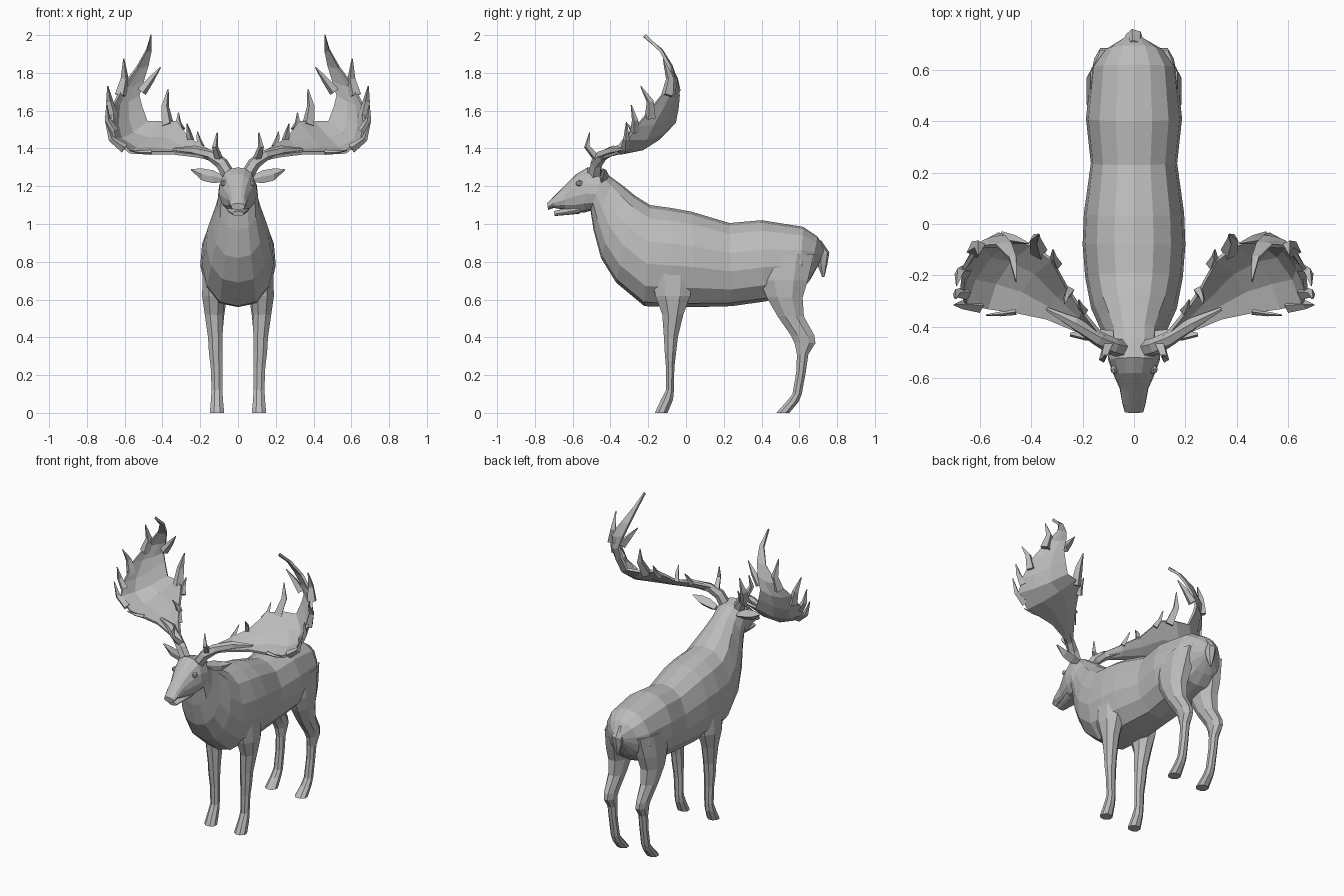
import bpy, bmesh, math
from mathutils import Vector

coat = bpy.data.materials.new("grey_coat")
coat.diffuse_color = (0.5, 0.5, 0.5, 1)


def finish(bm, name, mirror=False, thickness=0):
    bmesh.ops.recalc_face_normals(bm, faces=bm.faces)
    me = bpy.data.meshes.new(name)
    bm.to_mesh(me)
    bm.free()
    me.materials.append(coat)
    ob = bpy.data.objects.new(name, me)
    bpy.context.collection.objects.link(ob)
    if thickness:
        m = ob.modifiers.new("thickness", 'SOLIDIFY')
        m.thickness, m.offset = thickness, 0
    if mirror:
        ob.modifiers.new("mirror", 'MIRROR').use_clip = False
    return ob


def loft(bm, rings, closed=True, caps=True):
    """Skin a list of point rings with quads."""
    vs = [[bm.verts.new(p) for p in r] for r in rings]
    n = len(vs[0])
    for a, b in zip(vs, vs[1:]):
        for i in range(n if closed else n - 1):
            j = (i + 1) % n
            bm.faces.new((a[i], a[j], b[j], b[i]))
    if caps:
        bm.faces.new(vs[0])
        bm.faces.new(vs[-1])


def tube(bm, pts, radii, sides=5):
    """Tapered tube along a path."""
    pts = [Vector(p) for p in pts]
    rings = []
    for i, (p, r) in enumerate(zip(pts, radii)):
        d = (pts[min(i + 1, len(pts) - 1)] - pts[max(i - 1, 0)]).normalized()
        u = d.cross(Vector((0.3, 1, 0.1))).normalized()
        v = d.cross(u)
        rings.append([p + r * (math.cos(a) * u + math.sin(a) * v)
                      for a in (math.tau * k / sides for k in range(sides))])
    loft(bm, rings)


# Half cross-section: (width fraction, height fraction), belly to back
HALF = [(0, 0), (.5, .04), (.86, .2), (1, .42), (.95, .64), (.72, .87), (.38, .97), (0, 1)]
SECTION = HALF + [(-x, t) for x, t in HALF[-2:0:-1]]


def body_rings(sections):
    return [[(x * w, yb + (yt - yb) * t, zb + (zt - zb) * t) for x, t in SECTION]
            for yt, zt, yb, zb, w in sections]


# Trunk, neck and head: (back y, back z, belly y, belly z, half width)
bm = bmesh.new()
loft(bm, body_rings([
    (.735, .87, .70, .78, .04), (.695, .935, .655, .70, .115), (.62, .985, .60, .64, .165),
    (.40, 1.02, .42, .59, .187), (.23, 1.005, .24, .565, .168), (.03, 1.065, .05, .56, .195),
    (-.08, 1.085, -.08, .56, .2), (-.19, 1.10, -.22, .565, .19), (-.27, 1.15, -.37, .69, .167),
    (-.33, 1.20, -.45, .82, .135), (-.385, 1.24, -.49, .97, .11), (-.44, 1.28, -.505, 1.07, .105),
    (-.52, 1.30, -.54, 1.06, .1), (-.58, 1.265, -.59, 1.06, .08), (-.64, 1.205, -.64, 1.075, .056),
    (-.70, 1.145, -.70, 1.085, .045), (-.735, 1.11, -.73, 1.075, .036)]))
finish(bm, "body_and_head")

# Lower jaw
bm = bmesh.new()
loft(bm, body_rings([(-.56, 1.11, -.56, 1.055, .06), (-.63, 1.085, -.63, 1.048, .045),
                     (-.70, 1.068, -.695, 1.042, .03)]))
finish(bm, "lower_jaw")


# Legs: (front y, back y, z, inner x, outer x)
def leg(name, rows, sides=8):
    bm = bmesh.new()
    rings = []
    for yf, yb, z, xi, xo in rows:
        rings.append([((xi + xo) / 2 + (xo - xi) / 2 * math.cos(a),
                       (yf + yb) / 2 + (yb - yf) / 2 * math.sin(a), z)
                      for a in (math.tau * (k + .5) / sides for k in range(sides))])
    loft(bm, rings)
    finish(bm, name, mirror=True)


leg("front_leg", [(-.20, .05, .80, .06, .19), (-.17, .03, .62, .065, .195),
                  (-.13, -.01, .52, .075, .18), (-.12, -.04, .40, .078, .162),
                  (-.115, -.05, .32, .08, .157), (-.108, -.06, .24, .08, .147),
                  (-.108, -.062, .12, .08, .142), (-.135, -.066, .07, .077, .146),
                  (-.168, -.095, 0, .07, .152)])
leg("hind_leg", [(.36, .69, .84, .03, .175), (.38, .655, .70, .04, .19), (.42, .625, .61, .055, .185),
                 (.48, .63, .51, .07, .17), (.55, .685, .41, .08, .158), (.57, .69, .37, .083, .152),
                 (.585, .65, .31, .085, .145), (.582, .637, .22, .085, .142),
                 (.562, .615, .1, .083, .142), (.53, .60, .06, .08, .145),
                 (.475, .55, 0, .07, .152)])

# Tail
bm = bmesh.new()
tube(bm, [(0, .69, .90), (0, .725, .84), (0, .722, .78), (0, .727, .72)], [.03, .036, .026, .006], 6)
finish(bm, "tail")

# Ears: leaf-shaped, hollowed towards the front
bm = bmesh.new()
loft(bm, [[(x, y - .008, z), (x, y, z + h), (x, y + d, z), (x, y, z - h)]
          for x, y, z, h, d in [(.08, -.445, 1.24, .018, .03), (.13, -.45, 1.25, .034, .04),
                                (.19, -.445, 1.262, .032, .035), (.25, -.43, 1.288, .003, .006)]])
finish(bm, "ear", mirror=True)

# Eyes under a brow
bm = bmesh.new()
bmesh.ops.create_icosphere(bm, subdivisions=1, radius=.02)
bmesh.ops.translate(bm, verts=bm.verts, vec=(.074, -.565, 1.215))
finish(bm, "eye", mirror=True)

# Antler palm: leading edge, sagging middle, trailing edge
LEAD = [(.10, -.47, 1.335), (.22, -.42, 1.36), (.34, -.37, 1.375), (.46, -.345, 1.375),
        (.57, -.33, 1.38), (.655, -.31, 1.45), (.67, -.26, 1.52), (.66, -.17, 1.63),
        (.61, -.09, 1.73), (.535, -.085, 1.83), (.485, -.135, 1.92), (.462, -.22, 2.0)]
TRAIL = [(.12, -.44, 1.375), (.20, -.34, 1.42), (.26, -.25, 1.455), (.32, -.14, 1.54),
         (.40, -.08, 1.54), (.48, -.06, 1.54), (.51, -.045, 1.62), (.525, -.04, 1.68),
         (.50, -.05, 1.76), (.475, -.08, 1.84), (.458, -.13, 1.92), (.457, -.22, 1.995)]
bm = bmesh.new()
rows = []
for a, b in zip(LEAD, TRAIL):
    a, b = Vector(a), Vector(b)
    sag = Vector((.07, .09, -.11)) * (b - a).length
    rows.append([a, a.lerp(b, .3) + sag * .8, a.lerp(b, .65) + sag * .8, b])
loft(bm, rows, closed=False, caps=False)
finish(bm, "antler_palm", mirror=True, thickness=.016)

# Antler beam from the skull into the palm
bm = bmesh.new()
tube(bm, [(.05, -.485, 1.26), (.085, -.475, 1.32), (.14, -.445, 1.362), (.23, -.385, 1.39),
          (.34, -.33, 1.395)], [.036, .034, .03, .026, .008], 6)
finish(bm, "antler_beam", mirror=True)

# Antler tines: base, middle, tip, base radius
TINES = [((.10, -.465, 1.34), (.122, -.525, 1.41), (.11, -.51, 1.485), .024),
         ((.195, -.34, 1.41), (.208, -.32, 1.45), (.215, -.295, 1.49), .018),
         ((.25, -.26, 1.44), (.262, -.28, 1.49), (.27, -.31, 1.53), .02),
         ((.30, -.16, 1.50), (.315, -.13, 1.54), (.315, -.10, 1.59), .022),
         ((.37, -.11, 1.52), (.385, -.06, 1.62), (.37, -.04, 1.715), .034),
         ((.51, -.055, 1.70), (.46, -.06, 1.765), (.41, -.075, 1.83), .028),
         ((.62, -.10, 1.68), (.60, -.085, 1.77), (.605, -.12, 1.875), .034),
         ((.66, -.19, 1.56), (.68, -.19, 1.65), (.69, -.24, 1.73), .03),
         ((.655, -.27, 1.49), (.69, -.27, 1.55), (.695, -.29, 1.63), .026),
         ((.60, -.32, 1.40), (.67, -.315, 1.45), (.70, -.315, 1.54), .026),
         ((.46, -.34, 1.38), (.52, -.35, 1.38), (.575, -.355, 1.39), .014)]
bm = bmesh.new()
for base, mid, tip, r in TINES:
    tube(bm, [base, mid, tip], [r, r * .65, .003], 4)
finish(bm, "antler_tines", mirror=True)
